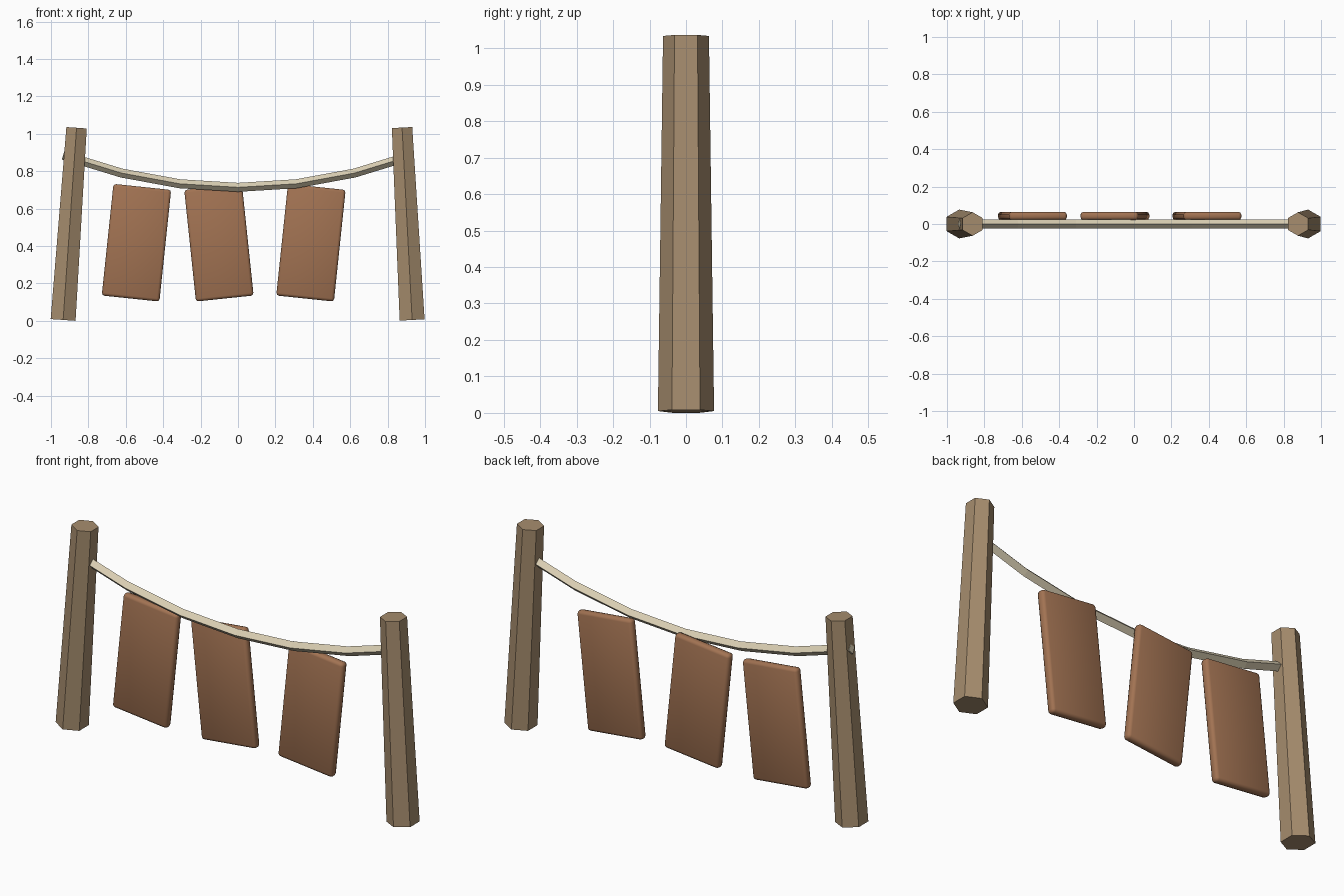
import bpy
import bmesh
from math import radians, sin, cos
from mathutils import Matrix, Vector

if "Cube" in bpy.data.objects:
    bpy.data.objects.remove(bpy.data.objects["Cube"])


def make_material(name, color):
    mat = bpy.data.materials.new(name)
    mat.use_nodes = True
    mat.diffuse_color = (*color, 1)
    mat.node_tree.nodes["Principled BSDF"].inputs["Base Color"].default_value = (*color, 1)
    return mat


post_wood = make_material("weathered post wood", (0.38, 0.265, 0.155))
plank_wood = make_material("reddish plank wood", (0.36, 0.17, 0.085))
rope_fibre = make_material("pale rope", (0.70, 0.62, 0.45))


def add_object(name, bm, mat):
    bmesh.ops.recalc_face_normals(bm, faces=bm.faces)
    mesh = bpy.data.meshes.new(name)
    bm.to_mesh(mesh)
    bm.free()
    mesh.materials.append(mat)
    obj = bpy.data.objects.new(name, mesh)
    bpy.context.collection.objects.link(obj)
    return obj


# Leaning six-sided posts, tapered to the top
def add_post(name, x, tilt):
    length = 1.03
    bm = bmesh.new()
    bmesh.ops.create_cone(bm, cap_ends=True, segments=6, radius1=0.077, radius2=0.063,
                          depth=length,
                          matrix=Matrix.Translation((0, 0, length / 2)))
    # Turn a corner of the hexagon towards the front
    corner = max(bm.verts, key=lambda v: v.co.y)
    if abs(corner.co.x) > 0.01:
        bm.transform(Matrix.Rotation(radians(30), 4, "Z"))
    obj = add_object(name, bm, post_wood)
    obj.location = (x, 0, 0.005)
    obj.rotation_euler.y = radians(tilt)


add_post("right_post", -0.935, 4)
add_post("left_post", 0.931, -3)

# Sagging rope with a diamond cross-section
points = [Vector((0.935 * t / 3, 0, 0.714 + 0.172 * (t / 3) ** 2)) for t in range(-3, 4)]
bm = bmesh.new()
rings = []
for i, p in enumerate(points):
    along = (points[min(i + 1, 6)] - points[max(i - 1, 0)]).normalized()
    up = Vector((-along.z, 0, along.x))
    side = Vector((0, 1, 0))
    rings.append([bm.verts.new(p + 0.024 * (cos(radians(a)) * side + sin(radians(a)) * up))
                  for a in range(0, 360, 90)])
for r, s in zip(rings, rings[1:]):
    for k in range(4):
        n = (k + 1) % 4
        bm.faces.new((r[k], r[n], s[n], s[k]))
bm.faces.new(rings[0])
bm.faces.new(rings[-1])
add_object("rope", bm, rope_fibre)


# Hanging planks with softened edges
def add_plank(name, x, tilt):
    bm = bmesh.new()
    bmesh.ops.create_cube(bm, size=1, matrix=Matrix.Diagonal((0.31, 0.043, 0.60, 1)))
    bmesh.ops.bevel(bm, geom=bm.edges[:], offset=0.015, segments=2, profile=0.5,
                    affect="EDGES")
    for face in bm.faces:
        face.smooth = True
    obj = add_object(name, bm, plank_wood)
    obj.location = (x, 0.043, 0.418)
    obj.rotation_euler.y = radians(tilt)


add_plank("right_plank", -0.543, 6)
add_plank("middle_plank", -0.102, -6)
add_plank("left_plank", 0.39, 6)
